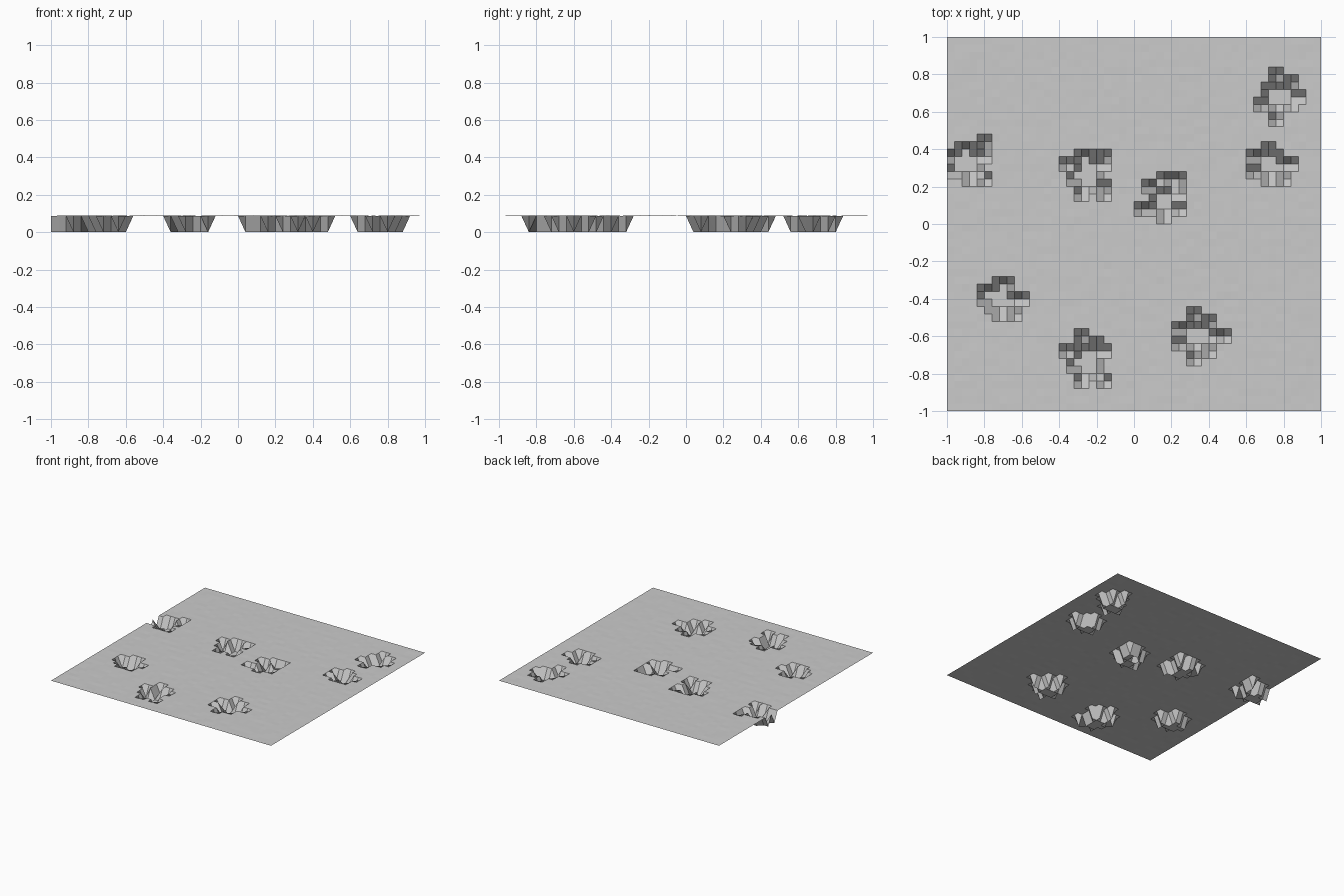
import bpy
import bmesh
import random

random.seed(4)
CELL = 0.04          # grid spacing
STEPS = 50           # cells per side
HALF = STEPS // 2
TOP = 0.087          # height of the plain
ROUGH = 0.0008       # slight unevenness of the plain

cube = bpy.data.objects.get("Cube")
if cube:
    bpy.data.objects.remove(cube, do_unlink=True)


def make_material(name, colour):
    mat = bpy.data.materials.new(name)
    mat.use_nodes = True
    mat.diffuse_color = colour
    mat.node_tree.nodes["Principled BSDF"].inputs["Base Color"].default_value = colour
    return mat


# Crater footprints: grid column and row of the upper left point, then the
# sunken points row by row, going from back to front
craters = [
    (17, 20, "..#... ..#.#. .####. .##### #####. ..#... ..#..."),
    (16, 10, "..#... ####.. .##### #####. ..#.#."),
    (-9, 9, "..##.# #.#### .####. .####. ..#### ..#..#"),
    (1, 6, "...### .##.## ..#### ..###. ###### ...#.."),
    (-25, 11, ".....# ..##.# ###### .####. #####. ...#.#"),
    (-20, -8, "..##.. ####.. ###### .####. ..#.#."),
    (-9, -15, "..#... ..#.#. #.#### .####. .####. ..###. ..#..#"),
    (6, -12, "..#.... ..#.#.. #####.. .###### #####.. ..#.#.. ..#...."),
]

sunken = set()
for column, row, footprint in craters:
    for down, line in enumerate(footprint.split()):
        for along, mark in enumerate(line):
            if mark == "#":
                sunken.add((column + along, row - down))

# Plain: one square sheet with its crater points pushed to the ground
bm = bmesh.new()
bmesh.ops.create_grid(bm, x_segments=STEPS, y_segments=STEPS, size=1)
for v in bm.verts:
    spot = (round(v.co.x / CELL), round(v.co.y / CELL))
    inside = max(abs(spot[0]), abs(spot[1])) < HALF
    if spot in sunken:
        v.co.z = 0
    else:
        v.co.z = TOP + (random.uniform(-ROUGH, ROUGH) if inside else 0)

mesh = bpy.data.meshes.new("cratered_ground")
bm.to_mesh(mesh)
bm.free()
mesh.materials.append(make_material("pale grey rock", (0.6, 0.6, 0.6, 1)))
ground = bpy.data.objects.new("cratered_ground", mesh)
bpy.context.collection.objects.link(ground)
